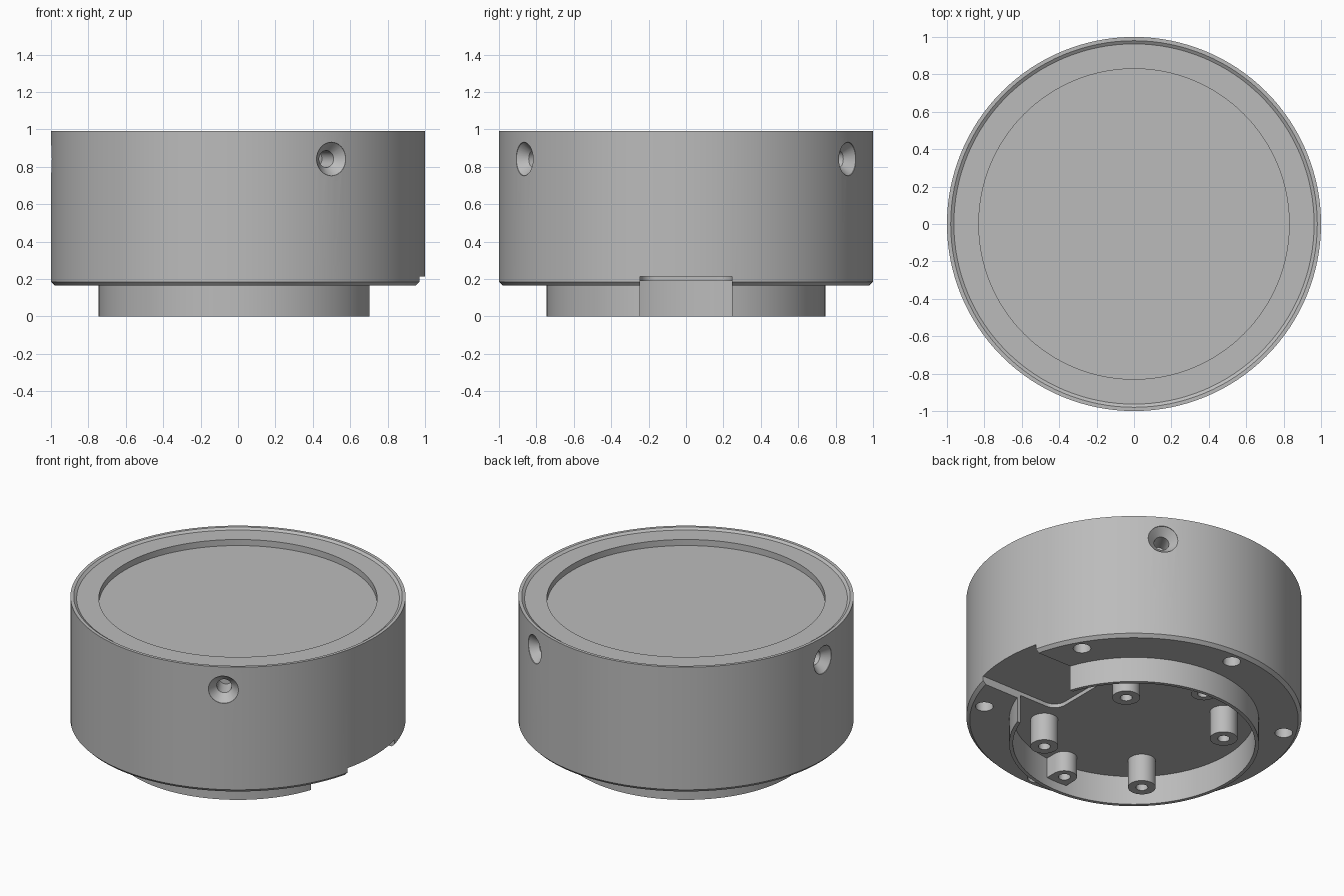
import bpy, bmesh
from math import cos, sin, pi, radians
from mathutils import Matrix, Vector

if "Cube" in bpy.data.objects:
    bpy.data.objects.remove(bpy.data.objects["Cube"])

grey = bpy.data.materials.new("light grey")
grey.use_nodes = True
grey.diffuse_color = (0.5, 0.5, 0.5, 1)
grey.node_tree.nodes["Principled BSDF"].inputs["Base Color"].default_value = (0.5, 0.5, 0.5, 1)


def make_object(name, bm, matrix=Matrix()):
    bmesh.ops.transform(bm, matrix=matrix, verts=bm.verts)
    bmesh.ops.recalc_face_normals(bm, faces=bm.faces)
    mesh = bpy.data.meshes.new(name)
    bm.to_mesh(mesh)
    bm.free()
    mesh.materials.append(grey)
    obj = bpy.data.objects.new(name, mesh)
    bpy.context.collection.objects.link(obj)
    return obj


def lathe(name, profile, segments=32, matrix=Matrix()):
    """Spin an (r, z) profile that starts and ends on the axis."""
    bm = bmesh.new()
    rings = []
    for r, z in profile:
        if r == 0:
            rings.append([bm.verts.new((0, 0, z))] * segments)
        else:
            rings.append([bm.verts.new((r * cos(2 * pi * i / segments), r * sin(2 * pi * i / segments), z))
                          for i in range(segments)])
    for a, b in zip(rings, rings[1:]):
        for i in range(segments):
            j = (i + 1) % segments
            bm.faces.new(dict.fromkeys((a[i], a[j], b[j], b[i])))
    return make_object(name, bm, matrix)


def extrude(name, outline, z0, z1, matrix=Matrix()):
    bm = bmesh.new()
    face = bm.faces.new([bm.verts.new((x, y, z0)) for x, y in outline])
    top = bmesh.ops.extrude_face_region(bm, geom=[face])["geom"]
    bmesh.ops.translate(bm, vec=(0, 0, z1 - z0), verts=[v for v in top if isinstance(v, bmesh.types.BMVert)])
    return make_object(name, bm, matrix)


def arc(cx, cy, r, start, end, steps=12):
    angles = [radians(start + (end - start) * i / steps) for i in range(steps + 1)]
    return [(cx + r * cos(a), cy + r * sin(a)) for a in angles]


def cut(target, cutter):
    mod = target.modifiers.new("cut", 'BOOLEAN')
    mod.operation = 'DIFFERENCE'
    mod.solver = 'EXACT'
    mod.object = cutter
    bpy.context.view_layer.objects.active = target
    bpy.ops.object.modifier_apply(modifier=mod.name)
    bpy.data.objects.remove(cutter)


def smooth(obj):
    bpy.ops.object.select_all(action='DESELECT')
    obj.select_set(True)
    bpy.context.view_layer.objects.active = obj
    bpy.ops.object.shade_smooth_by_angle(angle=radians(25))


def turn(degrees):
    return Matrix.Rotation(radians(degrees), 4, 'Z')


CEILING = 0.19

# Drum with recessed top, chamfered base and hollow skirt
body = lathe("drum_body", [
    (0, 0.94), (0.83, 0.94), (0.83, 0.98), (0.963, 0.98), (0.98, 0.992), (1, 0.992),
    (1, 0.185), (0.98, 0.165), (0.745, 0.165), (0.745, 0), (0.722, 0), (0.722, CEILING), (0, CEILING)], 128)

# Cable slot through the skirt and along the base
slot = arc(0.48, 0.165, 0.08, 90, 180) + arc(0.48, -0.165, 0.08, 180, 270) + [(1.2, -0.245), (1.2, 0.245)]
cut(body, extrude("slot_cutter", slot, -0.1, 0.215))

# Countersunk holes in the side
for angle in (-60, 60, 180):
    place = turn(angle) @ Matrix.Translation((0, 0, 0.842)) @ Matrix.Rotation(pi / 2, 4, 'Y')
    cut(body, lathe("side_hole_cutter", [
        (0, 0.82), (0.045, 0.82), (0.045, 0.945), (0.09, 0.995), (0.09, 1.1), (0, 1.1)], 32, place))

# Screw holes around the base
for angle in range(30, 360, 60):
    place = turn(angle) @ Matrix.Translation((0.907, 0, 0))
    cut(body, lathe("base_hole_cutter", [(0, 0.1), (0.053, 0.1), (0.053, 0.3), (0, 0.3)], 24, place))
smooth(body)


def bore(boss, place, bottom):
    cut(boss, lathe("bore_cutter", [(0, bottom - 0.05), (0.036, bottom - 0.05),
                                    (0.036, 0.17), (0, 0.17)], 20, place))
    smooth(boss)


# Four round standoffs
for i in range(4):
    place = turn(45 + 90 * i) @ Matrix.Translation((0.537, 0, 0))
    standoff = lathe(f"standoff_{i + 1}", [(0, 0.008), (0.083, 0.008), (0.083, 0.2), (0, 0.2)], 32, place)
    bore(standoff, place, 0.008)

# Two shorter bosses growing out of the skirt wall
for side, angle in (("back", 90), ("front", -90)):
    place = turn(angle) @ Matrix.Translation((0.646, 0, 0))
    outline = arc(0, 0, 0.075, 90, 270) + [(0.081, -0.075), (0.081, 0.075)]
    boss = extrude(f"{side}_wall_boss", outline, 0.057, 0.2, place)
    bore(boss, place, 0.057)
